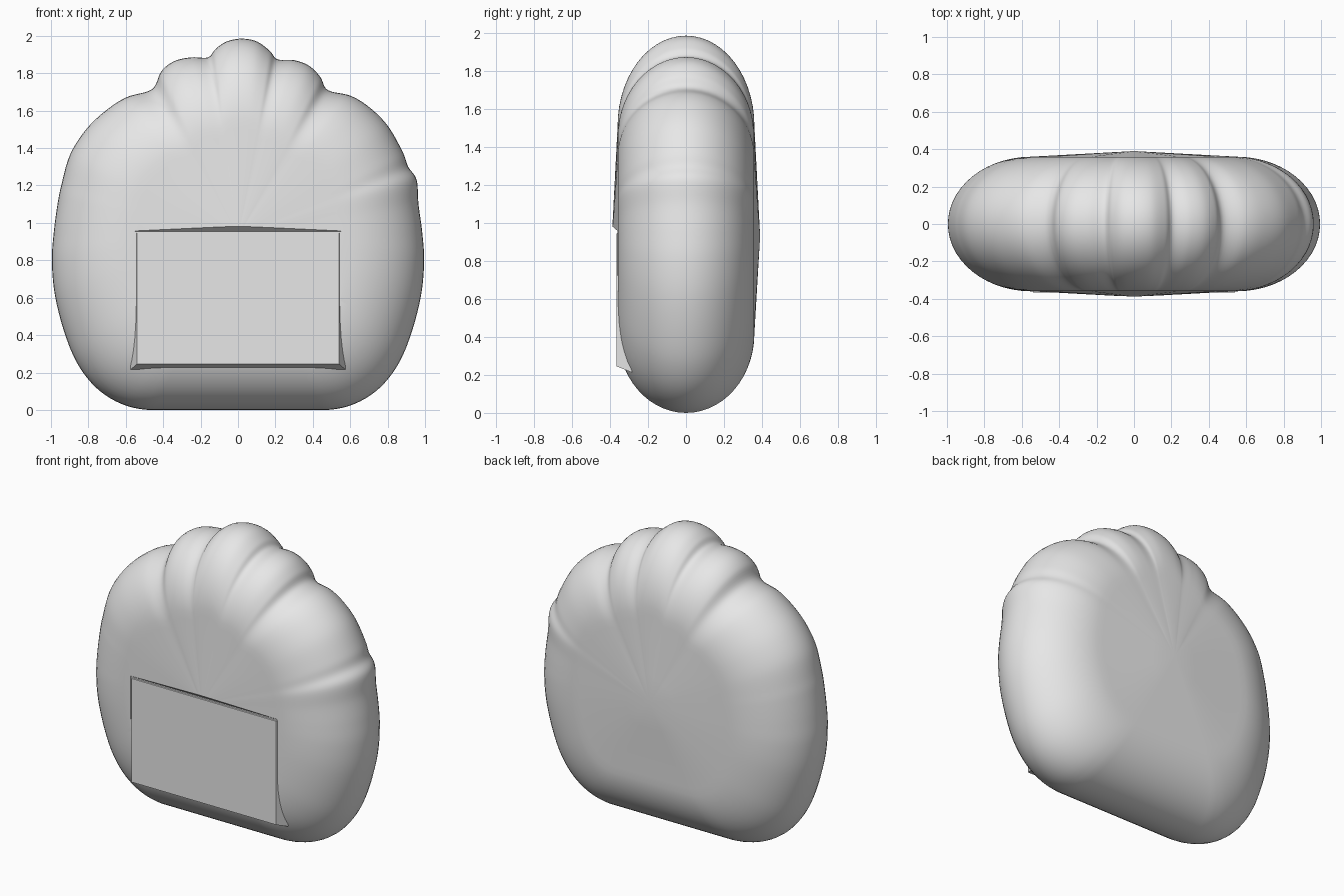
import bpy
import bmesh
from math import sin, cos, pi

default_cube = bpy.data.objects.get("Cube")
if default_cube:
    bpy.data.objects.remove(default_cube)

grey = bpy.data.materials.new("plain grey")
grey.use_nodes = True
grey.diffuse_color = (0.8, 0.8, 0.8, 1)
grey.node_tree.nodes["Principled BSDF"].inputs["Base Color"].default_value = grey.diffuse_color

HUB = 0.93          # height of the point the grooves radiate from
HUB_DEPTH = 0.39    # half thickness at the hub
SHOULDER = 0.36     # half thickness where the rounded rim begins
RIM_START = 0.55    # share of the radius where the rim begins


def finish(name, bm):
    """Turn a bmesh into a named object with the grey material."""
    bmesh.ops.recalc_face_normals(bm, faces=bm.faces)
    mesh = bpy.data.meshes.new(name)
    bm.to_mesh(mesh)
    bm.free()
    mesh.materials.append(grey)
    obj = bpy.data.objects.new(name, mesh)
    bpy.context.collection.objects.link(obj)
    return obj


def bridge(bm, ring_a, ring_b):
    """Join two closed rings of equal length with quads."""
    for i in range(len(ring_a)):
        j = (i + 1) % len(ring_a)
        bm.faces.new((ring_a[i], ring_a[j], ring_b[j], ring_b[i]))


def smooth_closed(points, steps):
    """Catmull-Rom curve through a closed list of points."""
    result = []
    count = len(points)
    for i in range(count):
        a, b, c, d = (points[(i + k) % count] for k in (-1, 0, 1, 2))
        for k in range(steps):
            t = k / steps
            result.append(tuple(
                b[n] + 0.5 * t * (c[n] - a[n]
                + t * (2 * a[n] - 5 * b[n] + 4 * c[n] - d[n]
                + t * (3 * (b[n] - c[n]) + d[n] - a[n])))
                for n in (0, 1)))
    return [(x, max(z, 0)) for x, z in result]


def rectangle_loft(name, sections):
    """Solid through rectangles given as (y, half width, bottom, top)."""
    bm = bmesh.new()
    rings = [[bm.verts.new((x, y, z)) for x, z in
              ((-w, low), (w, low), (w, high), (-w, high))]
             for y, w, low, high in sections]
    for a, b in zip(rings, rings[1:]):
        bridge(bm, a, b)
    bm.faces.new(rings[0])
    bm.faces.new(rings[-1])
    return finish(name, bm)


# Outline: shared lower side, then the two scalloped upper sides
lower_side = [(.24, 0), (.48, 0), (.63, .035), (.76, .12), (.86, .25), (.93, .42),
              (.98, .62), (.995, .8), (.985, .95), (.965, 1.1)]
upper_left = [(.955, 1.23), (.91, 1.3), (.88, 1.38), (.8, 1.52), (.7, 1.62), (.6, 1.68),
              (.48, 1.71), (.44, 1.78), (.38, 1.84), (.3, 1.87), (.21, 1.875),
              (.17, 1.92), (.1, 1.97), (.02, 1.985)]
upper_right = [(-.06, 1.97), (-.12, 1.93), (-.16, 1.885), (-.25, 1.885), (-.34, 1.865),
               (-.41, 1.81), (-.46, 1.715), (-.6, 1.67), (-.72, 1.59), (-.82, 1.49),
               (-.9, 1.36), (-.945, 1.2)]
mirrored_side = [(-x, z) for x, z in reversed(lower_side)]
outline = smooth_closed(lower_side + upper_left + upper_right + mirrored_side, 6)

# Depth profile: shallow cone, then a rounded rim
profile = []
for k in (1, 2, 3):
    share = k / 3
    profile.append((RIM_START * share, HUB_DEPTH + (SHOULDER - HUB_DEPTH) * share))
for k in range(1, 14):
    angle = pi / 2 * k / 14
    profile.append((RIM_START + (1 - RIM_START) * sin(angle), SHOULDER * cos(angle)))

# Cushion body, both faces sharing one rim ring
bm = bmesh.new()
rim = [bm.verts.new((x, 0, z)) for x, z in outline]
for side in (-1, 1):
    hub = bm.verts.new((0, side * HUB_DEPTH, HUB))
    previous = None
    for scale, depth in profile:
        ring = [bm.verts.new((x * scale, side * depth, HUB + (z - HUB) * scale))
                for x, z in outline]
        if previous:
            bridge(bm, previous, ring)
        else:
            for i, vert in enumerate(ring):
                bm.faces.new((hub, vert, ring[(i + 1) % len(ring)]))
        previous = ring
    bridge(bm, previous, rim)
body = finish("cushion_body", bm)

# Shallow recess for the front panel
cutter = rectangle_loft("recess_cutter", [
    (-.357, .55, .24, .955), (-.392, .57, .21, .985), (-.5, .57, .21, .985)])
cutter.hide_render = True
recess = body.modifiers.new("panel recess", "BOOLEAN")
recess.operation = "DIFFERENCE"
recess.solver = "EXACT"
recess.object = cutter
bpy.ops.object.select_all(action="DESELECT")
bpy.context.view_layer.objects.active = body
body.select_set(True)
bpy.ops.object.modifier_apply(modifier=recess.name)
bpy.data.objects.remove(cutter)
bpy.ops.object.shade_smooth_by_angle(angle=pi / 5)

# Flat front panel with sloped edges
rectangle_loft("front_panel", [
    (-.365, .54, .245, .945), (-.29, .575, .215, .96), (-.15, .575, .215, .96)])
